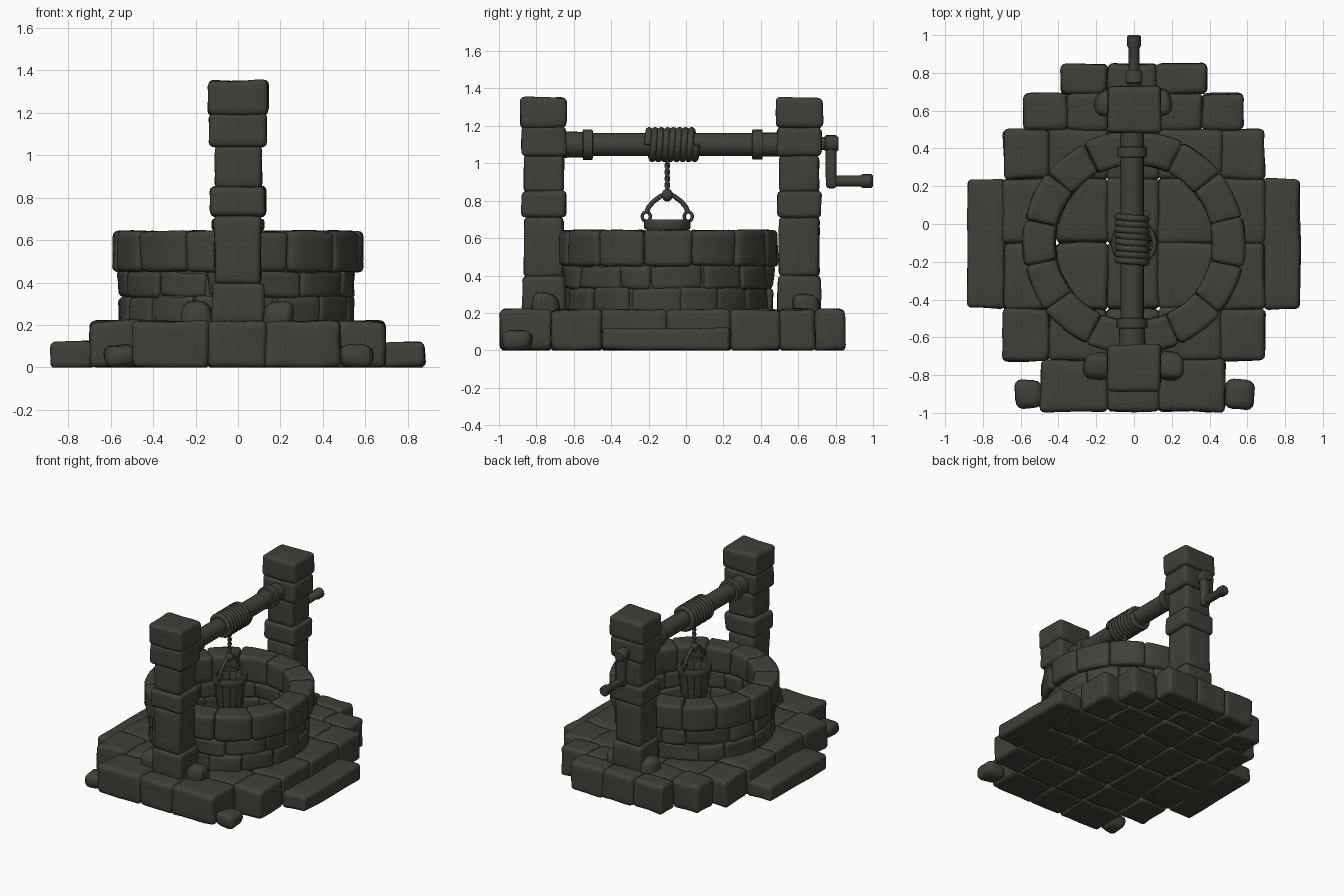
import bpy, bmesh, math, random
from mathutils import Vector, Matrix, noise

if "Cube" in bpy.data.objects:
    bpy.data.objects.remove(bpy.data.objects["Cube"])

random.seed(7)
CY = -0.10  # y centre of the well

mat = bpy.data.materials.new("dark olive stone")
mat.diffuse_color = (0.052, 0.051, 0.041, 1)
mat.use_nodes = True
mat.node_tree.nodes["Principled BSDF"].inputs["Base Color"].default_value = mat.diffuse_color


def finish(ob, angle=50):
    ob.data.materials.clear()
    ob.data.materials.append(mat)
    bpy.ops.object.select_all(action='DESELECT')
    ob.select_set(True)
    bpy.context.view_layer.objects.active = ob
    bpy.ops.object.shade_smooth_by_angle(angle=math.radians(angle))


def bm_object(name, bm, angle=50):
    me = bpy.data.meshes.new(name)
    bm.to_mesh(me)
    bm.free()
    ob = bpy.data.objects.new(name, me)
    bpy.context.collection.objects.link(ob)
    finish(ob, angle)


def stone(bm, x0, x1, y0, y1, z0, z1, r=0.03, amp=0.010, jit=0.005, warp=None, cuts=3):
    """Worn block: jittered box, bevelled, cut into a grid, warped, roughened."""
    t = bmesh.new()
    bmesh.ops.create_cube(t, size=1)
    c = Vector(((x0 + x1) / 2, (y0 + y1) / 2, (z0 + z1) / 2))
    d = Vector((x1 - x0, y1 - y0, z1 - z0))
    for v in t.verts:
        v.co = Vector([c[i] + v.co[i] * d[i] + random.uniform(-jit, jit) for i in range(3)])
    bmesh.ops.bevel(t, geom=t.edges[:], offset=min(r, min(d) * 0.4), segments=3,
                    profile=0.5, affect='EDGES')
    for ax in range(3):
        for k in range(1, cuts + 1):
            n = Vector((0, 0, 0))
            n[ax] = 1
            co = c.copy()
            co[ax] += d[ax] * (k / (cuts + 1) - 0.5)
            bmesh.ops.bisect_plane(t, geom=t.verts[:] + t.edges[:] + t.faces[:],
                                   dist=1e-5, plane_co=co, plane_no=n)
    seed = Vector([random.uniform(0, 50) for _ in range(3)])
    for v in t.verts:
        if warp:
            v.co = warp(v.co)
        v.co += noise.noise_vector(v.co * 7 + seed) * amp
        v.co.z = max(v.co.z, 0)
    me = bpy.data.meshes.new("tmp")
    t.to_mesh(me)
    t.free()
    bm.from_mesh(me)
    bpy.data.meshes.remove(me)


def ring(bm, n, r0, r1, z0, z1, phase, vary, bevel, amp, jit, taper=0.0):
    """Course of stones bent around the well axis."""
    rm = r1
    edges = [phase + (i + random.uniform(-vary, vary)) * math.tau / n for i in range(n)]
    edges.append(edges[0] + math.tau)

    def warp(p):
        a, s = p.x / rm, 1 - taper * (z1 - p.z) / (z1 - z0)
        return Vector((p.y * s * math.cos(a), CY + p.y * s * math.sin(a), p.z))
    for a, b in zip(edges, edges[1:]):
        out = r1 + random.uniform(-1, 1) * jit
        stone(bm, a * rm, b * rm, r0, out, z0, z1, bevel, amp, jit * 0.5, warp)


def lathe(name, prof, mtx, n=24):
    """Revolve (radius, height) points around local z."""
    bm = bmesh.new()
    vs = [bm.verts.new((r, 0, h)) for r, h in prof]
    es = [bm.edges.new(p) for p in zip(vs, vs[1:])]
    bmesh.ops.spin(bm, geom=vs + es, cent=(0, 0, 0), axis=(0, 0, 1), angle=math.tau, steps=n)
    bmesh.ops.remove_doubles(bm, verts=bm.verts[:], dist=1e-4)
    bmesh.ops.recalc_face_normals(bm, faces=bm.faces[:])
    bm.transform(mtx)
    bm_object(name, bm, 40)


def tube(name, pts, rad, closed=False):
    cu = bpy.data.curves.new(name, 'CURVE')
    cu.dimensions = '3D'
    cu.bevel_depth, cu.bevel_resolution, cu.use_fill_caps = rad, 2, True
    sp = cu.splines.new('POLY')
    sp.points.add(len(pts) - 1)
    for q, p in zip(sp.points, pts):
        q.co = (*p, 1)
    sp.use_cyclic_u = closed
    ob = bpy.data.objects.new(name, cu)
    bpy.context.collection.objects.link(ob)
    bpy.ops.object.select_all(action='DESELECT')
    ob.select_set(True)
    bpy.context.view_layer.objects.active = ob
    bpy.ops.object.convert(target='MESH')
    finish(bpy.context.view_layer.objects.active, 60)


def along_y(x, z):
    return Matrix.Translation((x, 0, z)) @ Matrix.Rotation(-math.pi / 2, 4, 'X')


# Platform paving rows: (y0, y1, x joints)
rows = [(-0.99, -0.72, (-0.49, -0.14, 0.13, 0.48)),
        (-0.72, -0.45, (-0.69, -0.45, -0.14, 0.13, 0.46, 0.69)),
        (-0.45, -0.10, (-0.69, -0.41, -0.14, 0.13, 0.42, 0.69)),
        (-0.10, 0.24, (-0.69, -0.41, -0.14, 0.13, 0.42, 0.69)),
        (0.24, 0.50, (-0.69, -0.45, -0.14, 0.13, 0.46, 0.69)),
        (0.50, 0.69, (-0.58, -0.36, -0.14, 0.13, 0.36, 0.58)),
        (0.69, 0.845, (-0.385, -0.14, 0.12, 0.385))]
bm = bmesh.new()
for y0, y1, xs in rows:
    for a, b in zip(xs, xs[1:]):
        stone(bm, a - .003, b + .003, y0 - .003, y1 + .003, 0, 0.218, 0.028)
bm_object("platform_stones", bm)

# Low side steps
bm = bmesh.new()
for x0, x1 in ((-0.88, -0.68), (0.68, 0.88)):
    stone(bm, x0, x1, -0.45, 0.24, 0, 0.118, 0.025)
bm_object("side_steps", bm)

# Loose rounded stones at the corners and pillar feet
bm = bmesh.new()
for sx in (-1, 1):
    for x, y, z, r in ((0.56, -0.90, 0.02, 0.075), (0.19, -0.755, 0.225, 0.075),
                       (0.13, 0.64, 0.225, 0.07)):
        stone(bm, sx * x - r, sx * x + r, y - r, y + r, max(0, z - r), z + r + .01, 0.055, 0.015)
bm_object("loose_stones", bm)

# Well wall: two rough courses, a wide coping, and a mortar core
bm = bmesh.new()
ring(bm, 15, 0.42, 0.555, 0.20, 0.335, 0.10, 0.18, 0.022, 0.012, 0.012)
ring(bm, 14, 0.42, 0.560, 0.33, 0.455, 0.35, 0.18, 0.022, 0.012, 0.012)
bm_object("well_wall", bm)
bm = bmesh.new()
ring(bm, 14, 0.415, 0.588, 0.45, 0.642, 0.22, 0.06, 0.025, 0.007, 0.004)
bm_object("well_coping", bm)
lathe("wall_mortar", [(0.44, 0.18), (0.54, 0.18), (0.54, 0.60), (0.44, 0.60), (0.44, 0.18)],
      Matrix.Translation((0, CY, 0)), 48)

# Pillars: (z0, z1, half x, half y)
blocks = [(0.20, 0.40, 0.123, 0.115), (0.395, 0.715, 0.110, 0.106), (0.71, 0.852, 0.130, 0.118),
          (0.845, 1.045, 0.110, 0.106), (1.04, 1.195, 0.136, 0.118), (1.19, 1.35, 0.141, 0.123)]
for name, y in (("front_pillar", -0.76), ("back_pillar", 0.605)):
    bm = bmesh.new()
    for z0, z1, hx, hy in blocks:
        stone(bm, -hx, hx, y - hy, y + hy, z0, z1, 0.024, 0.007, 0.003)
    bm_object(name, bm)

# Axle with collars
prof = [(0, -0.70), (0.072, -0.70), (0.068, -0.553), (0.082, -0.55), (0.082, -0.50), (0.062, -0.497),
        (0.062, 0.352), (0.08, 0.355), (0.08, 0.408), (0.064, 0.41), (0.064, 0.56), (0, 0.56)]
lathe("axle", prof, along_y(-0.01, 1.10))

# Crank: hub, arm and handle
lathe("crank_hub", [(0, 0.65), (0.035, 0.65), (0.035, 0.74), (0.046, 0.75), (0.046, 0.80),
                    (0.035, 0.815), (0, 0.815)], along_y(0, 1.105), 16)
bm = bmesh.new()
stone(bm, -0.035, 0.035, 0.745, 0.805, 0.865, 1.145, 0.022, 0.004, 0.002)
bm_object("crank_arm", bm)
lathe("crank_handle", [(0, 0.76), (0.03, 0.76), (0.029, 0.93), (0.037, 0.945), (0.037, 0.99),
                       (0.028, 1.0), (0, 1.0)], along_y(0, 0.905), 16)

# Rope coil, hanging rope and knot
turns, seg = 8, 20
coil = []
for i in range(turns * seg + 1):
    a = math.tau * i / seg
    coil.append((-0.01 + 0.075 * math.cos(a), -0.205 + 0.26 * i / (turns * seg),
                 1.10 + 0.075 * math.sin(a)))
tube("rope_coil", coil, 0.0195)
for k in range(2):
    tube("rope_strand", [(0.007 * math.cos(i * 0.9 + k * math.pi),
                          CY + 0.007 * math.sin(i * 0.9 + k * math.pi), 1.04 - i * 0.01)
                         for i in range(20)], 0.009)
lathe("rope_knot", [(0.03 * math.sin(math.pi * i / 8), 0.83 - 0.035 * math.cos(math.pi * i / 8))
                    for i in range(9)], Matrix.Translation((0, CY, 0)), 16)

# Bucket bail and its end rings
for s in (-1, 1):
    tube("bucket_bail", [(0, CY + s * y, z) for y, z in
                         ((0, 0.835), (0.035, 0.825), (0.075, 0.795), (0.10, 0.765), (0.112, 0.735))], 0.013)
    tube("bail_ring", [(0, CY + s * 0.112 + 0.022 * math.cos(i * math.tau / 14),
                        0.715 + 0.025 * math.sin(i * math.tau / 14)) for i in range(14)], 0.009, True)

# Bucket: staves, rim hoop and bottom
bm = bmesh.new()
ring(bm, 12, 0.092, 0.115, 0.47, 0.675, 0.1, 0.05, 0.008, 0.002, 0.001, 0.2)
bm_object("bucket_staves", bm)
T = Matrix.Translation((0, CY, 0))
lathe("bucket_rim", [(0.098, 0.645), (0.118, 0.645), (0.124, 0.655), (0.124, 0.69), (0.118, 0.70),
                     (0.098, 0.70), (0.098, 0.645)], T)
lathe("bucket_bottom", [(0, 0.475), (0.08, 0.475), (0.085, 0.50), (0, 0.50)], T)
